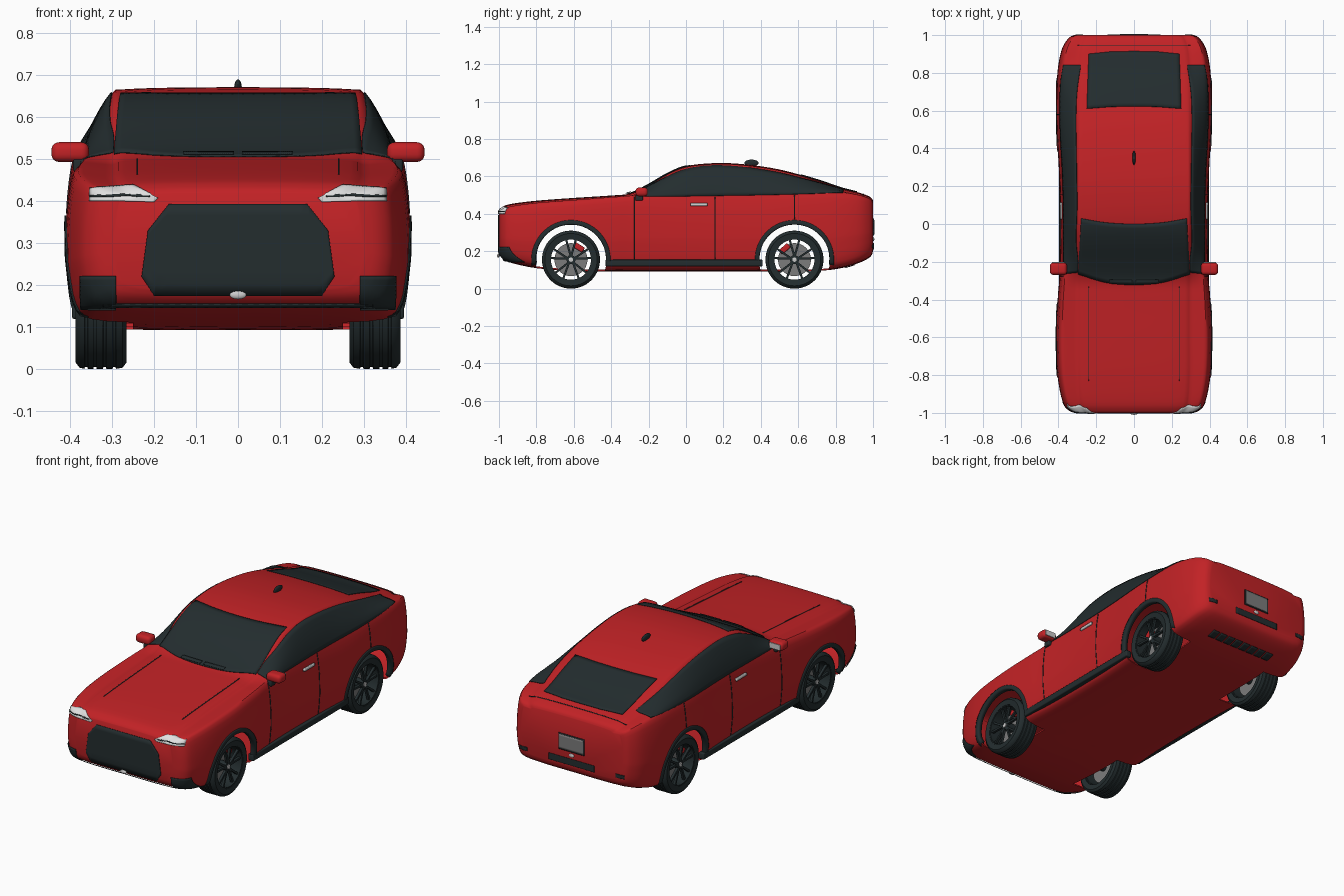
import bpy, bmesh, math
from mathutils import Vector, Matrix
from mathutils.bvhtree import BVHTree

if "Cube" in bpy.data.objects:
    bpy.data.objects.remove(bpy.data.objects["Cube"])


def material(name, *rgb):
    m = bpy.data.materials.new(name)
    m.use_nodes = True
    m.diffuse_color = (*rgb, 1)
    m.node_tree.nodes["Principled BSDF"].inputs["Base Color"].default_value = (*rgb, 1)
    return m


RED = material("red paint", .54, .016, .019)
BLACK = material("black trim", .017, .026, .028)
GREY = material("disc grey", .2, .2, .2)
SILVER = material("silver", .6, .6, .6)
LAMP = material("lamp white", .75, .75, .75)


def finish(bm, name, mat, smooth=True):
    me = bpy.data.meshes.new(name)
    bm.to_mesh(me)
    bm.free()
    ob = bpy.data.objects.new(name, me)
    bpy.context.collection.objects.link(ob)
    me.materials.append(mat)
    bpy.ops.object.select_all(action="DESELECT")
    ob.select_set(True)
    bpy.context.view_layer.objects.active = ob
    if smooth:
        bpy.ops.object.shade_smooth_by_angle(angle=math.radians(40))
    return ob


def spline(pts, steps):
    """Catmull-Rom through tuples of any length."""
    out = []
    for i in range(len(pts) - 1):
        a, b = pts[max(i - 1, 0)], pts[i]
        c, d = pts[i + 1], pts[min(i + 2, len(pts) - 1)]
        for k in range(steps):
            t = k / steps
            out.append(tuple(q + .5 * t * (r - p + t * (2*p - 5*q + 4*r - s + t * (3*(q - r) + s - p)))
                             for p, q, r, s in zip(a, b, c, d)))
    return out + [pts[-1]]


# Body stations: y, half width, bottom, shoulder, top, roof half width
stations = [
    (-1, .30, .19, .395, .42, .25), (-.985, .345, .165, .41, .435, .27),
    (-.94, .378, .14, .43, .452, .29), (-.8, .405, .11, .45, .47, .3),
    (-.6, .413, .095, .465, .485, .3), (-.4, .404, .093, .48, .498, .3),
    (-.3, .396, .093, .487, .509, .3), (-.2, .392, .093, .492, .557, .3),
    (-.1, .39, .093, .496, .615, .3), (0, .39, .093, .5, .655, .3),
    (.15, .392, .093, .5, .671, .3), (.3, .398, .093, .5, .666, .3),
    (.5, .409, .093, .505, .637, .3), (.7, .41, .095, .508, .582, .3),
    (.83, .402, .11, .503, .538, .3), (.93, .38, .14, .49, .512, .29),
    (.985, .345, .17, .47, .49, .27), (1, .315, .2, .45, .47, .25)]


def section(y, w, zb, zs, zt, wt):
    h = zs - zb
    ws = .95 * w
    half = [(0, zb), (.5 * w, zb), (.86 * w, zb + .008), (.96 * w, zb + .04),
            (.995 * w, zb + .35 * h), (w, zb + .5 * h), (.988 * w, zb + .77 * h), (ws, zs),
            ((ws + wt) / 2 + .008, (zs + zt - .012) / 2 + .004), (wt, zt - .014),
            (.9 * wt, zt - .005), (.5 * wt, zt - .001), (0, zt)]
    half = spline(half, 3)
    return [(x, y, z) for x, z in half] + [(-x, y, z) for x, z in half[-2:0:-1]]


bm = bmesh.new()
rings = [[bm.verts.new(p) for p in section(*s)] for s in spline(stations, 4)]
for a, b in zip(rings, rings[1:]):
    for i in range(len(a)):
        j = (i + 1) % len(a)
        bm.faces.new((a[i], a[j], b[j], b[i]))
bm.faces.new(rings[0])
bm.faces.new(rings[-1])
bmesh.ops.recalc_face_normals(bm, faces=bm.faces)
surface = BVHTree.FromBMesh(bm)
body = finish(bm, "body_shell", RED)

# Hollow shell with open wheel arches
WHEELS = {"front": -.615, "rear": .58}
AXLE = .155
mod = body.modifiers.new("shell", "SOLIDIFY")
mod.thickness = .008
bpy.ops.object.modifier_apply(modifier="shell")
for y in WHEELS.values():
    for s in (1, -1):
        bpy.ops.mesh.primitive_cylinder_add(vertices=64, radius=.19, depth=.4,
                                            location=(s * .45, y, AXLE), rotation=(0, math.pi / 2, 0))
        cutter = bpy.context.object
        cutter.hide_render = True
        bpy.context.view_layer.objects.active = body
        mod = body.modifiers.new("arch", "BOOLEAN")
        mod.operation, mod.object, mod.solver = "DIFFERENCE", cutter, "EXACT"
        bpy.ops.object.modifier_apply(modifier="arch")
        bpy.data.objects.remove(cutter)
bpy.ops.object.select_all(action="DESELECT")
body.select_set(True)
bpy.ops.object.shade_smooth_by_angle(angle=math.radians(40))

# Projection directions: map a 2D outline to a ray origin, and the ray direction
VIEWS = {"top": (lambda a, b: (a, b, 2), (0, 0, -1)), "side": (lambda a, b: (2, a, b), (-1, 0, 0)),
         "front": (lambda a, b: (a, -2, b), (0, 1, 0)), "back": (lambda a, b: (a, 2, b), (0, -1, 0)),
         "under": (lambda a, b: (a, b, -1), (0, 0, 1))}


def resample(pts, n):
    out = []
    for k in range(n + 1):
        t = k / n * (len(pts) - 1)
        i = min(int(t), len(pts) - 2)
        out.append(Vector(pts[i]).lerp(Vector(pts[i + 1]), t - i))
    return out


def patch(name, mat, view, low, high, n=24, rows=8, lift=.004, depth=.003, both=False):
    """Thin plate between two 2D curves, laid on the body."""
    origin, d = VIEWS[view]
    d = Vector(d)
    low, high = resample(low, n), resample(high, n)
    for s in ((1, -1) if both else (1,)):
        bm = bmesh.new()
        grid = []
        for r in range(rows + 1):
            line = []
            for a, b in zip(low, high):
                o = Vector(origin(*a.lerp(b, r / rows)))
                hit, nor, _, _ = surface.ray_cast(o, d)
                if hit is None:
                    hit, nor, _, _ = surface.find_nearest(o + d * (o.dot(-d) - .3))
                p = hit + nor * lift
                line.append(bm.verts.new((s * p.x, p.y, p.z)))
            grid.append(line)
        for g, h in zip(grid, grid[1:]):
            for i in range(n):
                bm.faces.new((g[i], g[i + 1], h[i + 1], h[i]))
        bm.normal_update()
        ray = Vector((s * d.x, d.y, d.z))
        if sum(f.normal.dot(ray) for f in bm.faces) > 0:
            bmesh.ops.reverse_faces(bm, faces=bm.faces)
        ob = finish(bm, name + ({1: "_left", -1: "_right"}[s] if both else ""), mat)
        mod = ob.modifiers.new("thickness", "SOLIDIFY")
        mod.thickness = depth


def rect(name, mat, view, a0, a1, b0, b1, **kw):
    patch(name, mat, view, [(a0, b0), (a1, b0)], [(a0, b1), (a1, b1)], **kw)


def sym(pts):
    return [(-x, z) for x, z in pts] + [(x, z) for x, z in reversed(pts) if x]


# Glass
patch("windscreen", BLACK, "top", spline(sym([(.295, -.265), (.15, -.31), (0, -.322)]), 5),
      spline(sym([(.28, .03), (.15, .008), (0, 0)]), 5), rows=14)
patch("rear_window", BLACK, "top", sym([(.25, .61), (.12, .62), (0, .622)]),
      sym([(.24, .9), (.12, .912), (0, .914)]), rows=14)
patch("side_window", BLACK, "side",
      spline([(-.27, .492), (-.1, .492), (.1, .495), (.3, .498), (.5, .502), (.7, .508), (.84, .512)], 5),
      spline([(-.255, .515), (-.12, .588), (.02, .643), (.2, .657), (.45, .628), (.7, .568), (.84, .528)], 5),
      n=40, both=True)

# Nose
patch("grille", BLACK, "front", sym([(.23, .22), (.2, .176), (0, .176)]),
      sym([(.215, .33), (.165, .393), (0, .393)]), n=32)
patch("headlight", LAMP, "front", [(.2, .398), (.28, .4), (.352, .4)],
      [(.19, .408), (.25, .437), (.352, .43)], both=True)
patch("headlight_bar", BLACK, "front", [(.21, .41), (.35, .409)], [(.21, .414), (.35, .413)],
      rows=2, lift=.006, both=True)
rect("corner_vent", BLACK, "front", .29, .372, .145, .222, lift=.006, both=True)
rect("splitter", BLACK, "front", -.32, .32, .151, .158, rows=2, lift=.006)
rect("bonnet_seam", BLACK, "top", .238, .242, -.83, -.33, rows=20, n=2, both=True, lift=.002)
rect("wiper", BLACK, "front", .01, .13, .505, .511, rows=2, lift=.009, both=True)

# Sides
for label, y in (("front", -.275), ("rear", .155)):
    rect(label + "_door_seam", BLACK, "side", y - .002, y + .002, .15, .49, n=2, rows=16, both=True, lift=.002)
rect("quarter_seam", BLACK, "side", .578, .582, .37, .5, n=2, both=True, lift=.002)
rect("door_handle", SILVER, "side", .025, .115, .441, .455, n=8, rows=2, lift=.01, depth=.009, both=True)
for label, y in WHEELS.items():
    arc = [math.radians(a) for a in range(-8, 189, 4)]
    inner, outer = [[(y + r * math.cos(a), AXLE + r * math.sin(a)) for a in arc] for r in (.188, .211)]
    patch(label + "_arch_trim", BLACK, "side", inner, outer, n=48, rows=3, depth=.025, both=True)

# Tail
rect("plate_frame", BLACK, "back", -.079, .079, .284, .374)
rect("number_plate", GREY, "back", -.073, .073, .29, .368, lift=.007)
rect("bumper_insert", BLACK, "back", -.14, .14, .21, .245)
rect("rear_reflector", BLACK, "back", .27, .32, .218, .238, both=True)
rect("boot_seam", BLACK, "top", -.3, .3, .945, .948, rows=2, lift=.002)
for i in range(8):
    x = -.2 + i * .052
    rect(f"diffuser_slot_{i + 1}", BLACK, "under", x, x + .042, .85, .9, n=4, rows=4)


def box(name, mat, loc, size, bevel=0, rot_x=0):
    bm = bmesh.new()
    bmesh.ops.create_cube(bm, size=1)
    bmesh.ops.scale(bm, vec=size, verts=bm.verts)
    if bevel:
        bmesh.ops.bevel(bm, geom=bm.edges[:], offset=bevel, segments=4, profile=.5, affect="EDGES")
    bmesh.ops.transform(bm, matrix=Matrix.Translation(loc) @ Matrix.Rotation(rot_x, 4, "X"), verts=bm.verts)
    return finish(bm, name, mat)


def ellipsoid(name, mat, loc, radii):
    bm = bmesh.new()
    bmesh.ops.create_uvsphere(bm, u_segments=20, v_segments=12, radius=1)
    bmesh.ops.transform(bm, matrix=Matrix.Translation(loc) @ Matrix.Diagonal((*radii, 1)), verts=bm.verts)
    return finish(bm, name, mat)


def revolve(name, mat, profile, s, y, steps=56):
    """Spin a closed (x, radius) profile around the axle."""
    bm = bmesh.new()
    loops = [[bm.verts.new((s * x, y + r * math.cos(a), AXLE + r * math.sin(a))) for x, r in profile]
             for a in (2 * math.pi * k / steps for k in range(steps))]
    for k in range(steps):
        a, b = loops[k], loops[(k + 1) % steps]
        for i in range(len(profile)):
            j = (i + 1) % len(profile)
            bm.faces.new((a[i], a[j], b[j], b[i]))
    bmesh.ops.recalc_face_normals(bm, faces=bm.faces)
    return finish(bm, name, mat)


ellipsoid("nose_badge", SILVER, (0, -1.003, .176), (.02, .007, .01))
ellipsoid("tail_badge", SILVER, (0, 1.002, .265), (.016, .005, .01))
ellipsoid("antenna_fin", BLACK, (0, .35, .672), (.009, .038, .018))

# Tyre profile with tread grooves
tyre = [(.27, .112), (.266, .14), (.275, .152)]
for x in (.295, .318, .341, .362):
    tyre += [(x - .004, .155), (x - .003, .15), (x + .003, .15), (x + .004, .155)]
tyre += [(.378, .152), (.387, .14), (.382, .112)]

for s, side in ((1, "left"), (-1, "right")):
    # Door mirrors and sills
    box("mirror_" + side, RED, (s * .4, -.237, .517), (.09, .065, .047), .018)
    box("mirror_glass_" + side, SILVER, (s * .402, -.204, .517), (.066, .004, .03))
    box("mirror_stalk_" + side, BLACK, (s * .378, -.25, .485), (.03, .04, .03), .006)
    box("sill_" + side, BLACK, (s * .379, -.01, .137), (.034, .84, .036), .006)
    for label, y in WHEELS.items():
        tag = f"{label}_{side}"
        revolve("tyre_" + tag, BLACK, tyre, s, y)
        revolve("rim_" + tag, BLACK, [(.28, .107), (.28, .115), (.38, .115), (.38, .107)], s, y)
        revolve("brake_disc_" + tag, GREY, [(.31, .012), (.31, .088), (.322, .088), (.322, .012)], s, y)
        revolve("hub_" + tag, BLACK, [(.29, .001), (.29, .024), (.37, .024), (.372, .001)], s, y, 24)
        revolve("hub_cap_" + tag, SILVER, [(.371, .001), (.371, .012), (.375, .012), (.376, .001)], s, y, 24)
        for k in range(10):
            # Five forked spokes
            a = math.radians(72 * (k // 2) + 90)
            fork = a + (.24 if k % 2 else -.24)
            p = Vector((0, math.cos(a), math.sin(a))) * .015
            q = Vector((0, math.cos(fork), math.sin(fork))) * .111
            m, v = (p + q) / 2, q - p
            box(f"spoke_{k + 1}_{tag}", BLACK, (s * .365, y + m.y, AXLE + m.z), (.014, v.length, .011),
                rot_x=math.atan2(v.z, v.y))
        a = math.radians(58 if label == "front" else 132)
        box("caliper_" + tag, RED, (s * .333, y + .078 * math.cos(a), AXLE + .078 * math.sin(a)),
            (.03, .03, .06), .006, rot_x=a)
